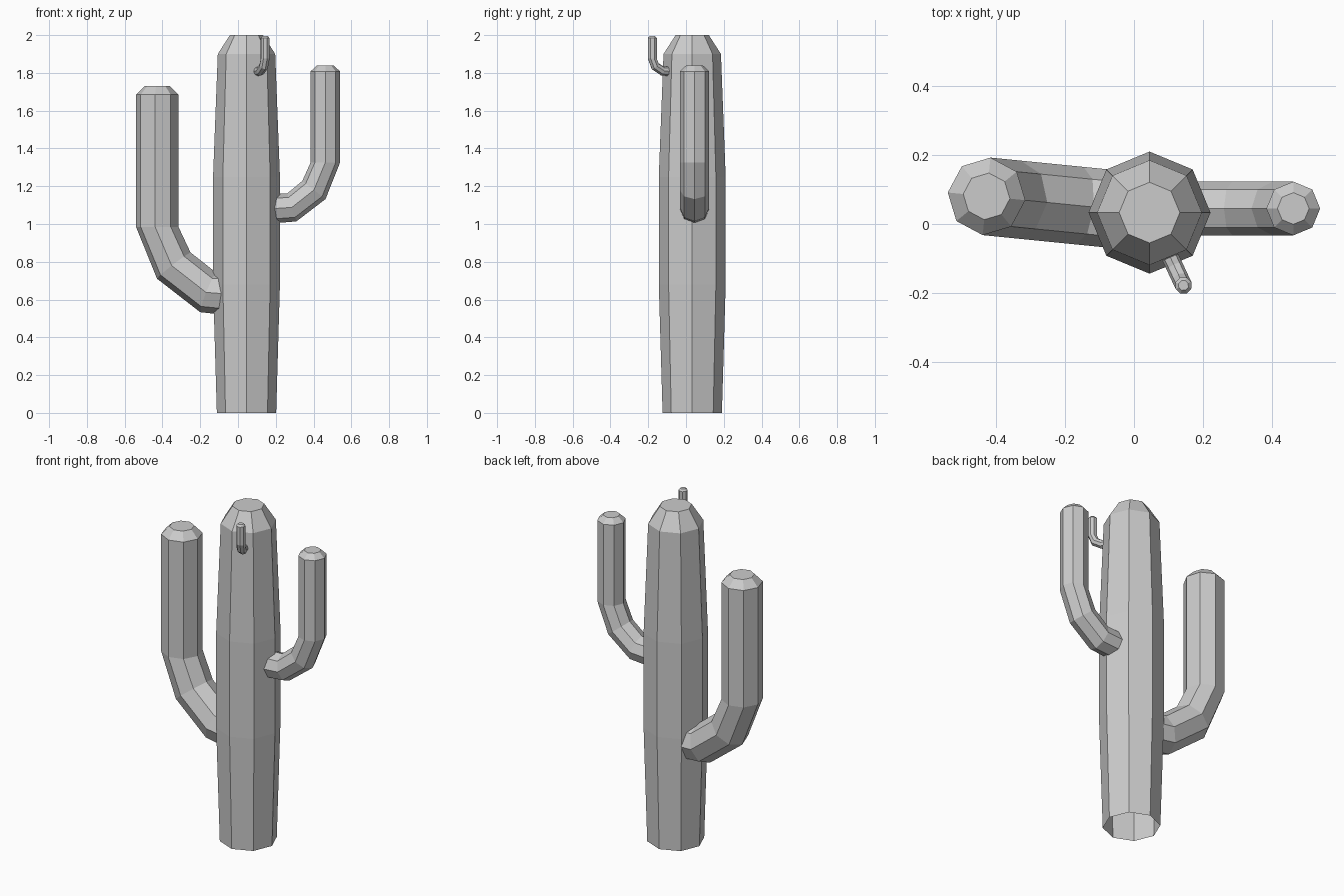
import bpy, bmesh
from math import sin, cos, pi, radians
from mathutils import Vector

if "Cube" in bpy.data.objects:
    bpy.data.objects.remove(bpy.data.objects["Cube"])

SIDES = 8


def tube(name, base, heading, rings):
    """Loft octagons. Each ring: (distance out, height, radius, path tilt in degrees)."""
    h = radians(heading)
    out = Vector((cos(h), sin(h), 0))
    side = Vector((-sin(h), cos(h), 0))
    up = Vector((0, 0, 1))
    bm = bmesh.new()
    loops = []
    for s, z, r, tilt in rings:
        t = radians(tilt)
        centre = Vector((base[0], base[1], z)) + out * s
        u = out * sin(t) - up * cos(t)      # outer side of the bend
        loops.append([bm.verts.new(centre + u * (r * cos(a)) + side * (r * sin(a)))
                      for a in (2 * pi * i / SIDES for i in range(SIDES))])
    for a, b in zip(loops, loops[1:]):
        for i in range(SIDES):
            j = (i + 1) % SIDES
            bm.faces.new((a[i], a[j], b[j], b[i]))
    bm.faces.new(loops[-1])                 # closed tip, open root
    bmesh.ops.recalc_face_normals(bm, faces=bm.faces)
    mesh = bpy.data.meshes.new(name)
    bm.to_mesh(mesh)
    bm.free()
    obj = bpy.data.objects.new(name, mesh)
    bpy.context.collection.objects.link(obj)
    return obj


def arm(name, base, heading, r, bend, top, cap_h, cap_r):
    """Arm that leaves the trunk sideways, bends up and ends in a bevelled tip."""
    rings = [(s, z, r, t) for s, z, t in bend]
    s = bend[-1][0]
    rings += [(s, top - cap_h, r, 90), (s, top, cap_r, 90)]
    return tube(name, base, heading, rings)


axis = (0.045, 0.033)

# Trunk, slightly bulging, with open bottom
tube("trunk", axis, 0, [(0, z, r, 90) for z, r in (
    (0, 0.157), (0.68, 0.177), (1.25, 0.177), (1.9, 0.152), (2.0, 0.088))])

# Large left arm
arm("left_arm", axis, 174.3, 0.113,
    [(0.10, 0.63, 0), (0.204, 0.638, 22), (0.387, 0.78, 52), (0.475, 0.985, 90)],
    1.73, 0.045, 0.068)

# Medium right arm
arm("right_arm", (0.045, 0.045), 0, 0.078,
    [(0.12, 1.08, 0), (0.24, 1.088, 18), (0.357, 1.18, 52), (0.417, 1.325, 90)],
    1.838, 0.03, 0.046)

# Small shoot near the top
arm("small_shoot", axis, -65, 0.025,
    [(0.12, 1.807, 0), (0.174, 1.81, 20), (0.216, 1.835, 52), (0.233, 1.875, 90)],
    1.995, 0.011, 0.015)
